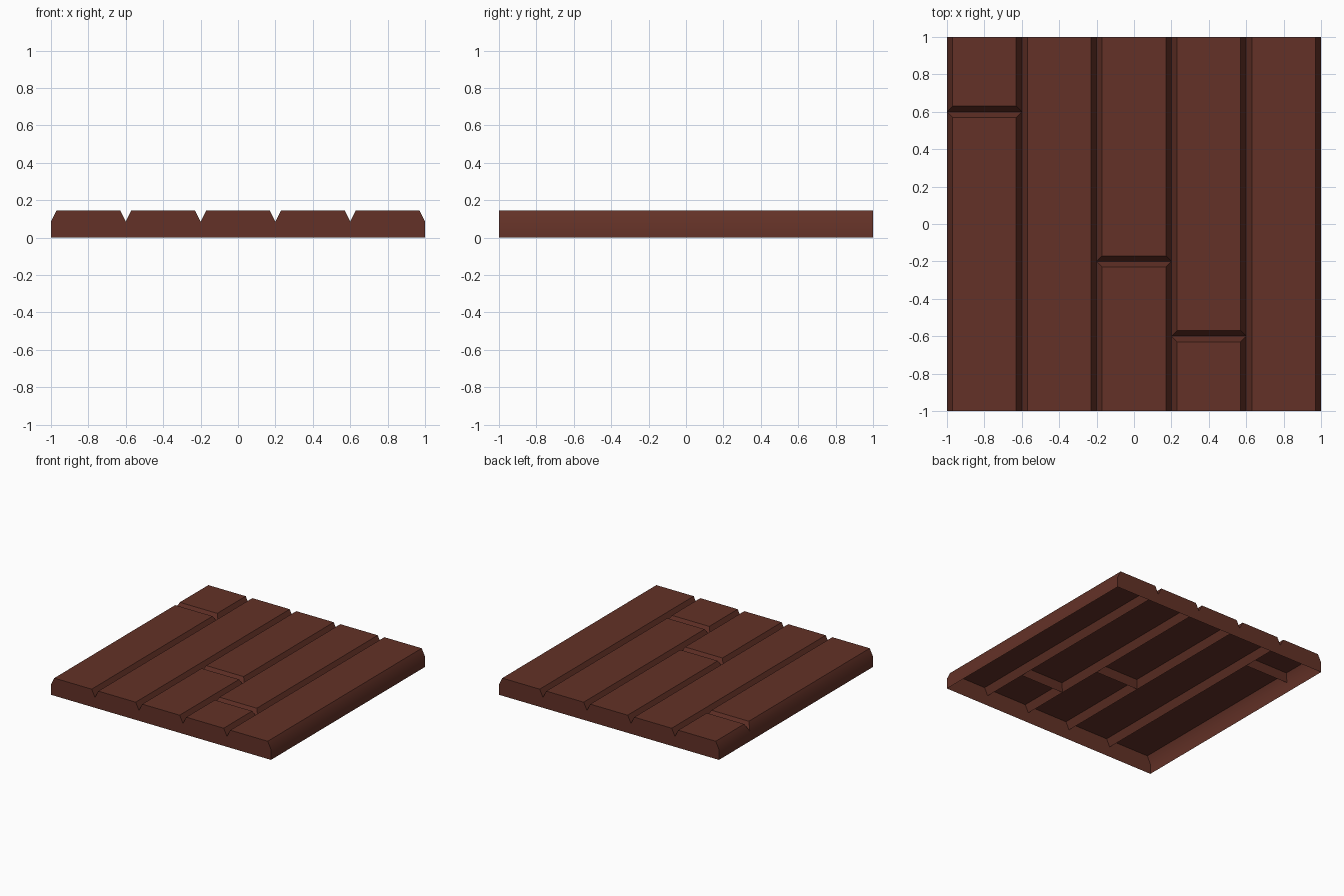
import bpy
import bmesh
import math

cube = bpy.data.objects.get("Cube")
if cube:
    bpy.data.objects.remove(cube)

HALF = 1.0      # half the floor width
TOP = 0.145     # walking surface
RIM = 0.085     # bottom of the grooves
BEVEL = 0.03    # half the groove width
WIDTH = 0.4     # one board row

wood = bpy.data.materials.new("dark_red_wood")
wood.use_nodes = True
colour = (0.125, 0.031, 0.02, 1)
wood.diffuse_color = colour
wood.node_tree.nodes["Principled BSDF"].inputs["Base Color"].default_value = colour


def board(name, x0, x1, y0, y1):
    """Hollow board: flat top, bevelled edges, walls only on the floor's outside."""
    bm = bmesh.new()
    front, back = y0 == -HALF, y1 == HALF
    ty0 = y0 if front else y0 + BEVEL
    ty1 = y1 if back else y1 - BEVEL
    rim = [bm.verts.new((x, y, RIM)) for x, y in ((x0, y0), (x1, y0), (x1, y1), (x0, y1))]
    top = [bm.verts.new((x, y, TOP)) for x, y in
           ((x0 + BEVEL, ty0), (x1 - BEVEL, ty0), (x1 - BEVEL, ty1), (x0 + BEVEL, ty1))]
    base = [bm.verts.new((v.co.x, v.co.y, 0)) for v in rim]
    bm.faces.new(top)
    outside = (front, x1 == HALF, back, x0 == -HALF)
    for i, outer in enumerate(outside):
        j = (i + 1) % 4
        if outer and i in (0, 2):
            # flat end wall that follows the bevelled profile
            bm.faces.new((base[i], base[j], rim[j], top[j], top[i], rim[i]))
            continue
        bm.faces.new((rim[i], rim[j], top[j], top[i]))
        if outer:
            bm.faces.new((base[i], base[j], rim[j], rim[i]))
    for v in [v for v in bm.verts if not v.link_faces]:
        bm.verts.remove(v)
    mesh = bpy.data.meshes.new(name)
    bm.to_mesh(mesh)
    bm.free()
    mesh.materials.append(wood)
    obj = bpy.data.objects.new(name, mesh)
    bpy.context.collection.objects.link(obj)
    return obj


# Rows of boards from right to left, some cut by a cross joint
joints = [0.6, None, -0.2, -0.6, None]
boards = []
for row, joint in enumerate(joints):
    x0 = round(-HALF + row * WIDTH, 3)
    x1 = round(x0 + WIDTH, 3)
    if joint is None:
        boards.append(board(f"board_{row + 1}", x0, x1, -HALF, HALF))
    else:
        boards.append(board(f"board_{row + 1}_front", x0, x1, -HALF, joint))
        boards.append(board(f"board_{row + 1}_back", x0, x1, joint, HALF))

# Soft shading on the outer side edges, crisp grooves
bpy.ops.object.select_all(action='DESELECT')
for obj in boards:
    obj.select_set(True)
bpy.context.view_layer.objects.active = boards[0]
bpy.ops.object.shade_smooth_by_angle(angle=math.radians(30))
